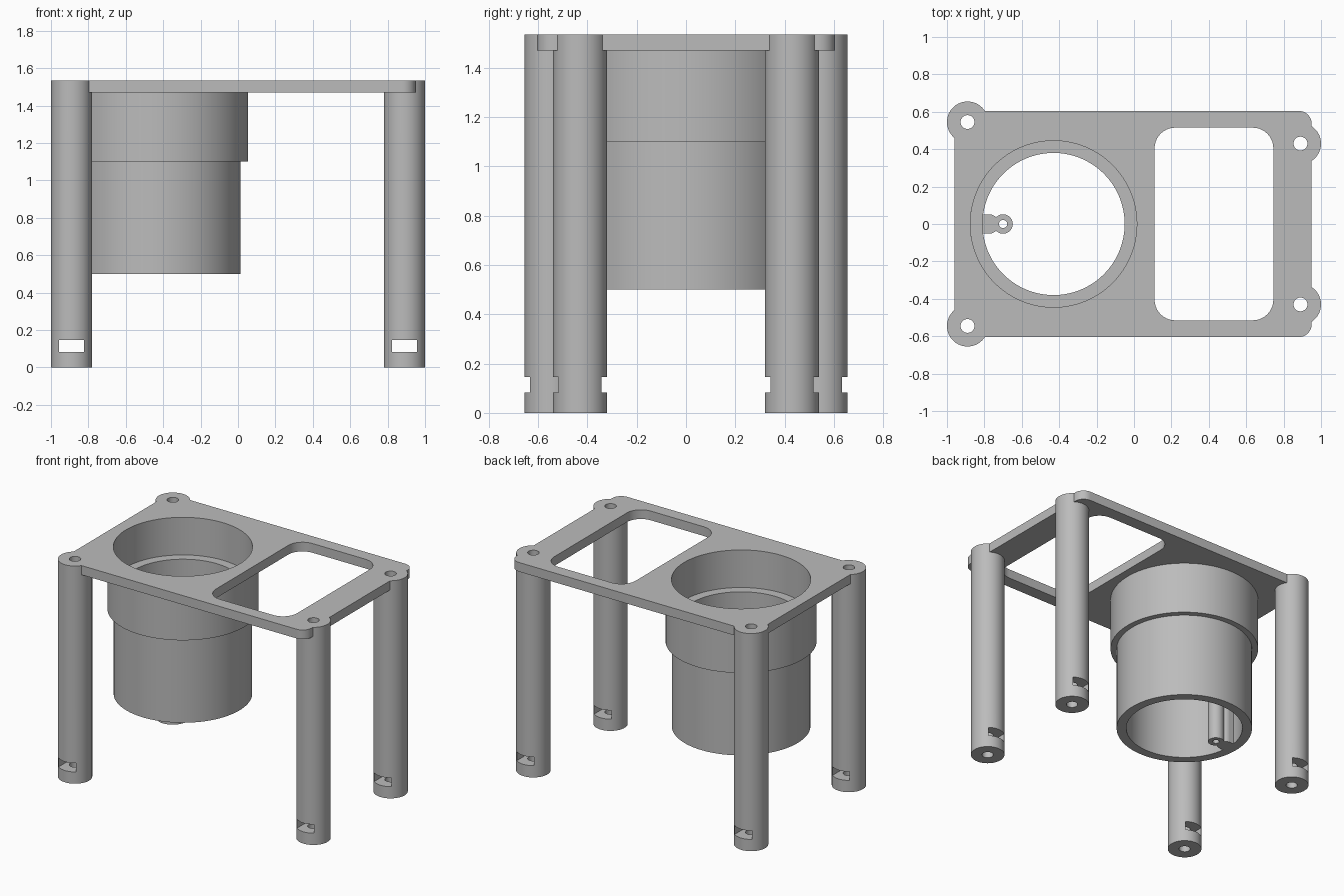
import bpy, bmesh, math
from mathutils import Matrix, Vector

cube = bpy.data.objects.get("Cube")
if cube:
    bpy.data.objects.remove(cube, do_unlink=True)

grey = bpy.data.materials.new("plain grey")
grey.use_nodes = True
COLOR = (0.5, 0.5, 0.5, 1)
grey.diffuse_color = COLOR
grey.node_tree.nodes["Principled BSDF"].inputs["Base Color"].default_value = COLOR

TOP, UNDER = 1.535, 1.47
CUP_X, BORE = -0.43, 0.445
LEG_R, HOLE_R = 0.11, 0.037
LEGS = {"back_right_leg": (-0.89, 0.545), "front_right_leg": (-0.89, -0.545),
        "back_left_leg": (0.89, 0.43), "front_left_leg": (0.89, -0.43)}


def make(name, bm):
    bmesh.ops.recalc_face_normals(bm, faces=bm.faces)
    mesh = bpy.data.meshes.new(name)
    bm.to_mesh(mesh)
    bm.free()
    mesh.materials.append(grey)
    obj = bpy.data.objects.new(name, mesh)
    bpy.context.collection.objects.link(obj)
    return obj


def cylinder(name, x, y, r, z0, z1, sides=64):
    bm = bmesh.new()
    bmesh.ops.create_cone(bm, cap_ends=True, segments=sides, radius1=r, radius2=r,
                          depth=z1 - z0, matrix=Matrix.Translation((x, y, (z0 + z1) / 2)))
    return make(name, bm)


def block(name, x0, x1, y0, y1, z0, z1, radius=0, corners=()):
    """Box whose vertical edges can be rounded by side of the x axis."""
    bm = bmesh.new()
    mid = Vector((x0 + x1, y0 + y1, z0 + z1)) / 2
    bmesh.ops.create_cube(bm, size=1, matrix=Matrix.Translation(mid)
                          @ Matrix.Diagonal((x1 - x0, y1 - y0, z1 - z0, 1)))
    if radius:
        edges = [e for e in bm.edges
                 if abs(e.verts[0].co.z - e.verts[1].co.z) > 1e-4
                 and (1 if e.verts[0].co.x > mid.x else -1) in corners]
        bmesh.ops.bevel(bm, geom=edges, offset=radius, segments=10,
                        profile=0.5, affect='EDGES')
    return make(name, bm)


def combine(obj, others, operation):
    """Apply booleans and remove the helper objects."""
    for other in others:
        mod = obj.modifiers.new("cut", 'BOOLEAN')
        mod.operation, mod.solver, mod.object = operation, 'EXACT', other
        deps = bpy.context.evaluated_depsgraph_get()
        mesh = bpy.data.meshes.new_from_object(obj.evaluated_get(deps))
        obj.modifiers.clear()
        obj.data = mesh
        bpy.data.objects.remove(other, do_unlink=True)


def smooth(obj):
    bpy.ops.object.select_all(action='DESELECT')
    obj.select_set(True)
    bpy.context.view_layer.objects.active = obj
    bpy.ops.object.shade_smooth_by_angle(angle=math.radians(30))


# Top plate with round ears over the legs, a cup bore and a rounded window
plate = block("top_plate", -0.96, 0.95, -0.605, 0.605, UNDER, TOP, 0.07, (1,))
combine(plate, [cylinder("ear", x, y, LEG_R, UNDER, TOP) for x, y in LEGS.values()], 'UNION')
cutters = [cylinder("hole", x, y, HOLE_R, 1, 2, 32) for x, y in LEGS.values()]
cutters.append(cylinder("bore", CUP_X, 0, BORE, 1, 2, 128))
cutters.append(block("window", 0.11, 0.745, -0.515, 0.515, 1, 2, 0.11, (-1, 1)))
combine(plate, cutters, 'DIFFERENCE')
smooth(plate)

# Hollow legs, each with a slot through the foot
for name, (x, y) in LEGS.items():
    leg = cylinder(name, x, y, LEG_R, 0, UNDER)
    combine(leg, [cylinder("hole", x, y, HOLE_R, -1, 2, 32),
                  block("slot", x - 0.067, x + 0.067, y - 0.3, y + 0.3, 0.083, 0.145)],
            'DIFFERENCE')
    smooth(leg)

# Open stepped cup, turned from its wall section
section = [(0.38, 0.5), (0.443, 0.5), (0.443, 1.1), (0.483, 1.1),
           (0.483, UNDER), (BORE, UNDER), (BORE, 1.27), (0.38, 1.27)]
bm = bmesh.new()
verts = [bm.verts.new((CUP_X + r, 0, z)) for r, z in section]
edges = [bm.edges.new((verts[i - 1], verts[i])) for i in range(len(verts))]
bmesh.ops.spin(bm, geom=verts + edges, cent=(CUP_X, 0, 0), axis=(0, 0, 1),
               angle=math.tau, steps=128, use_duplicate=False)
bmesh.ops.remove_doubles(bm, verts=bm.verts, dist=1e-4)
smooth(make("stepped_cup", bm))

# Drilled screw post joined to the inside wall of the cup
post = cylinder("screw_post", -0.70, 0, 0.052, 0.5, 1.1, 32)
combine(post, [cylinder("lobe", -0.775, 0, 0.052, 0.5, 1.1, 32),
               block("web", -0.83, -0.775, -0.052, 0.052, 0.5, 1.1)], 'UNION')
combine(post, [cylinder("hole", -0.70, 0, 0.022, 0, 2, 24)], 'DIFFERENCE')
smooth(post)
